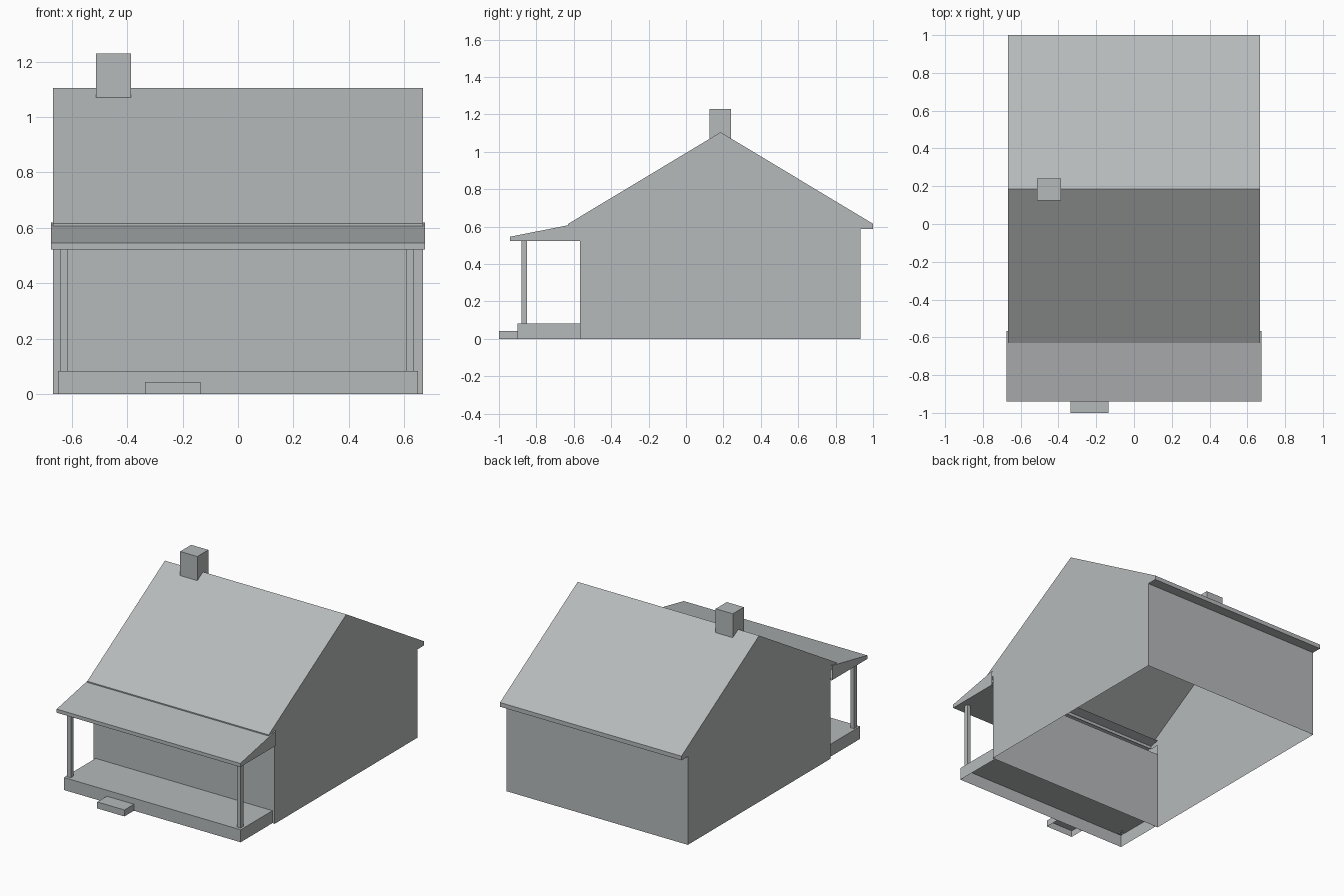
import bpy
import bmesh

cube = bpy.data.objects.get("Cube")
if cube:
    bpy.data.objects.remove(cube, do_unlink=True)

colour = (0.467, 0.49, 0.494, 1)
grey = bpy.data.materials.new("cool_grey")
grey.use_nodes = True
grey.diffuse_color = colour
grey.node_tree.nodes["Principled BSDF"].inputs["Base Color"].default_value = colour


def prism(name, profile, x0, x1, open_edges=(0,)):
    """Extrude a (y, z) profile along x, leaving out the sides of the open edges."""
    bm = bmesh.new()
    near = [bm.verts.new((x0, y, z)) for y, z in profile]
    far = [bm.verts.new((x1, y, z)) for y, z in profile]
    bm.faces.new(near)
    bm.faces.new(far[::-1])
    sides = []
    for i in range(len(profile)):
        j = (i + 1) % len(profile)
        sides.append(bm.faces.new((near[i], far[i], far[j], near[j])))
    bmesh.ops.recalc_face_normals(bm, faces=bm.faces)
    bmesh.ops.delete(bm, geom=[sides[i] for i in open_edges], context='FACES_ONLY')
    mesh = bpy.data.meshes.new(name)
    bm.to_mesh(mesh)
    bm.free()
    mesh.materials.append(grey)
    obj = bpy.data.objects.new(name, mesh)
    bpy.context.collection.objects.link(obj)


def box(name, x0, x1, y0, y1, z0, z1):
    """Box with an open base."""
    prism(name, [(y0, z0), (y1, z0), (y1, z1), (y0, z1)], x0, x1)


# House shell: walls, eaves and gable roof, open below and into the porch roof
front, back, soffit, eave, porch_top = -0.567, 0.933, 0.587, 0.615, 0.522
prism("house_shell", [
    (front, 0), (back, 0), (back, soffit), (1.0, soffit), (1.0, eave),
    (0.185, 1.105), (-0.63, eave), (-0.63, soffit), (front, soffit),
    (front, porch_top)], -0.667, 0.667, open_edges=(0, 7, 8))

# Chimney astride the ridge
box("chimney", -0.513, -0.387, 0.125, 0.241, 1.07, 1.23)

# Porch deck and step
box("porch_deck", -0.65, 0.65, -0.9, front, 0, 0.083)
box("porch_step", -0.335, -0.135, -1.0, -0.9, 0, 0.043)

# Sloping porch roof, open towards the house
prism("porch_roof", [(-0.94, porch_top), (front, porch_top), (front, 0.62), (-0.94, 0.546)],
      -0.675, 0.675, open_edges=(1,))

# Porch posts
for side, x in (("right", -0.627), ("left", 0.622)):
    box("porch_post_" + side, x - 0.013, x + 0.013, -0.879, -0.851, 0.075, 0.525)
